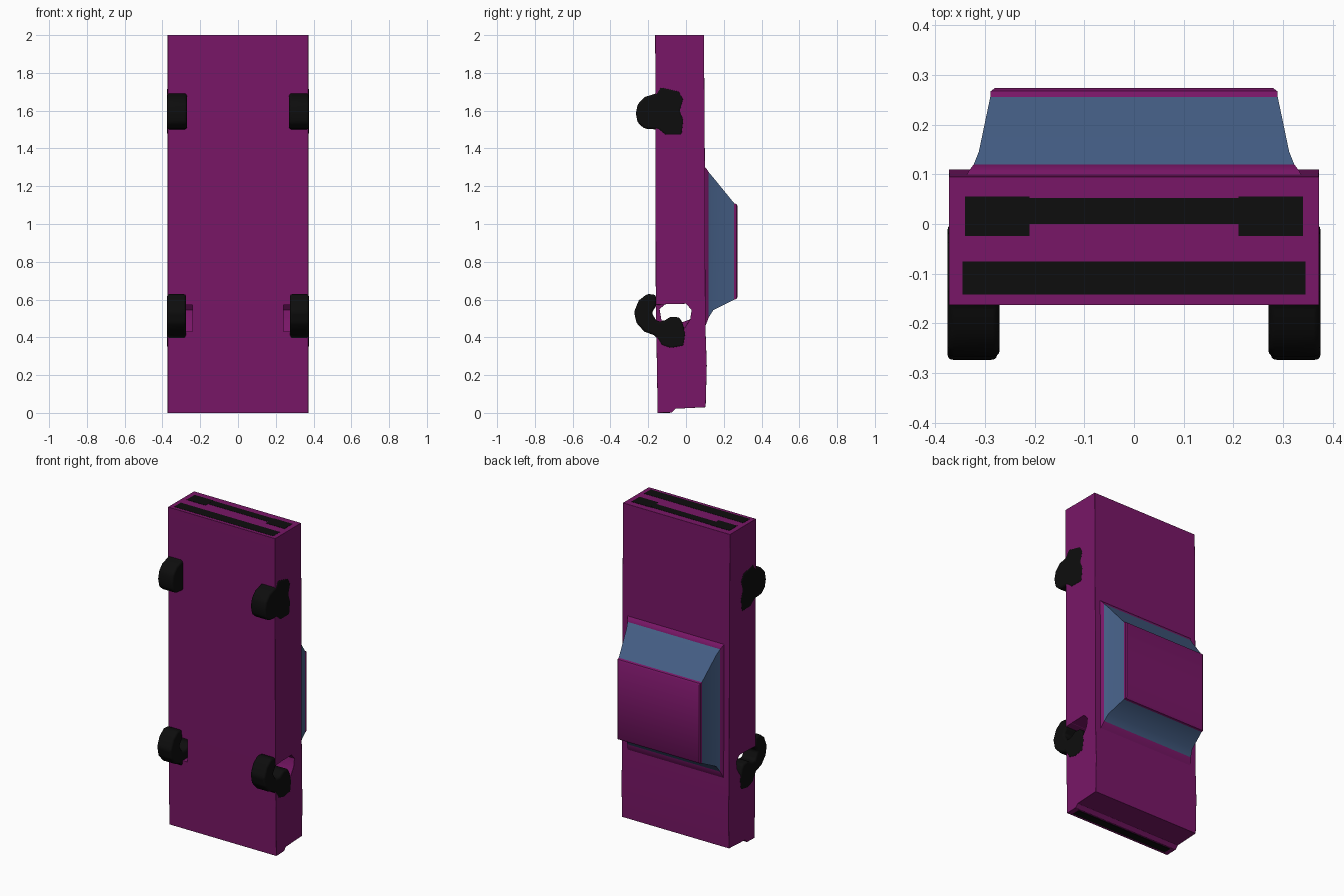
import bpy, bmesh

if "Cube" in bpy.data.objects:
    bpy.data.objects.remove(bpy.data.objects["Cube"])

def material(name, rgb):
    m = bpy.data.materials.new(name)
    m.diffuse_color = (*rgb, 1)
    m.use_nodes = True
    m.node_tree.nodes["Principled BSDF"].inputs["Base Color"].default_value = m.diffuse_color
    return m

PAINT = material("purple_paint", (0.19, 0.008, 0.135))
GLASS = material("blue_glass", (0.06, 0.115, 0.24))
BLACK = material("black_rubber", (0.004, 0.004, 0.004))

def loft(name, rings, mat, bevel=0.0):
    """Skin equal-length closed rings of points and cap both ends."""
    bm = bmesh.new()
    loops = [[bm.verts.new(p) for p in ring] for ring in rings]
    n = len(loops[0])
    for a, b in zip(loops, loops[1:]):
        for i in range(n):
            j = (i + 1) % n
            bm.faces.new((a[i], a[j], b[j], b[i]))
    bm.faces.new(loops[0])
    bm.faces.new(loops[-1])
    bmesh.ops.recalc_face_normals(bm, faces=bm.faces)
    me = bpy.data.meshes.new(name)
    bm.to_mesh(me)
    bm.free()
    ob = bpy.data.objects.new(name, me)
    bpy.context.collection.objects.link(ob)
    if mat:
        me.materials.append(mat)
    if bevel:
        mod = ob.modifiers.new("soft_edges", 'BEVEL')
        mod.width, mod.segments, mod.limit_method = bevel, 3, 'ANGLE'
    return ob

def prism(name, profile, x0, x1, mat, bevel=0.0):
    """Extrude a (y, z) profile along x."""
    return loft(name, [[(x, y, z) for y, z in profile] for x in (x0, x1)], mat, bevel)

def rect_xz(w, z0, z1, y):
    return [(-w, y, z0), (w, y, z0), (w, y, z1), (-w, y, z1)]

def plate(name, w, y0, y1, z0, z1, mat, x=0):
    return prism(name, [(y0, z0), (y1, z0), (y1, z1), (y0, z1)], x - w, x + w, mat)

# Long body slab, with the rear bumper stepping out at the bottom
body = prism("body", [(-0.163, 2), (0.095, 2), (0.1, 1.3), (0.103, 0.45), (0.11, 0.25),
                      (0.104, 0.03), (-0.055, 0.022), (-0.075, 0.002), (-0.15, 0.0),
                      (-0.16, 0.6)], -0.372, 0.372, PAINT)

# Rear axle tunnel and the open wheel wells
tunnel = [(-0.14, 0.55), (-0.11, 0.575), (0.0, 0.578), (0.03, 0.545), (0.022, 0.495),
          (-0.02, 0.48), (-0.08, 0.485), (-0.13, 0.49)]
well = [(-0.22, 0.57), (0.0, 0.578), (0.03, 0.545), (0.022, 0.495), (-0.02, 0.43), (-0.22, 0.43)]
cutters = [prism("tunnel_cutter", tunnel, -0.5, 0.5, None)]
cutters += [prism("well_cutter", well, s * 0.24, s * 0.5, None) for s in (-1, 1)]
bpy.context.view_layer.objects.active = body
for c in cutters:
    mod = body.modifiers.new("cut", 'BOOLEAN')
    mod.object, mod.operation, mod.solver = c, 'DIFFERENCE', 'EXACT'
    bpy.ops.object.modifier_apply(modifier=mod.name)
    bpy.data.objects.remove(c)
mod = body.modifiers.new("soft_edges", 'BEVEL')
mod.width, mod.segments, mod.limit_method = 0.004, 2, 'ANGLE'

# Cabin: flared sill, glass sides and painted roof
loft("cabin_sill", [rect_xz(0.34, 0.44, 1.31, 0.09), rect_xz(0.332, 0.47, 1.295, 0.107),
                    rect_xz(0.322, 0.505, 1.275, 0.12)], PAINT)
loft("cabin_glass", [rect_xz(0.322, 0.505, 1.275, 0.12), rect_xz(0.312, 0.545, 1.245, 0.145),
                     rect_xz(0.289, 0.60, 1.11, 0.255)], GLASS)
loft("roof", [rect_xz(0.289, 0.60, 1.11, 0.255), rect_xz(0.288, 0.603, 1.105, 0.267),
              rect_xz(0.28, 0.615, 1.095, 0.273)], PAINT)

# Lumpy front wheels and hooked rear wheels
front_profile = [(-0.266, 1.585), (-0.255, 1.635), (-0.22, 1.672), (-0.16, 1.69), (-0.135, 1.728),
                 (-0.035, 1.705), (-0.01, 1.66), (-0.028, 1.6), (-0.01, 1.55), (-0.02, 1.468),
                 (-0.11, 1.468), (-0.15, 1.5), (-0.22, 1.505), (-0.255, 1.535)]
rear_profile = [(-0.16, 0.625), (-0.205, 0.63), (-0.25, 0.595), (-0.275, 0.535), (-0.262, 0.475),
                (-0.22, 0.43), (-0.165, 0.41), (-0.13, 0.355), (-0.08, 0.34), (-0.01, 0.352),
                (0.0, 0.42), (-0.02, 0.48), (-0.035, 0.505), (-0.08, 0.51), (-0.12, 0.485),
                (-0.155, 0.485), (-0.182, 0.53), (-0.155, 0.57)]
for side, s in (("left", -1), ("right", 1)):
    for name, prof, inner in (("front_wheel", front_profile, 0.27), ("rear_wheel", rear_profile, 0.275)):
        prism(f"{side}_{name}", prof, s * inner, s * 0.375, BLACK, 0.012)

# Dark front grille, headlamp band ends and bumpers
plate("front_grille", 0.25, 0.0, 0.052, 1.99, 2.001, BLACK)
for side, s in (("left", -1), ("right", 1)):
    plate(f"{side}_headlamp", 0.065, -0.024, 0.055, 1.99, 2.0015, BLACK, s * 0.275)
plate("front_bumper", 0.345, -0.142, -0.075, 1.99, 2.001, BLACK)
plate("rear_bumper", 0.34, -0.135, -0.085, -0.001, 0.01, BLACK)

for ob in bpy.context.scene.objects:
    ob.select_set(True)
bpy.ops.object.shade_smooth_by_angle(angle=0.6)
